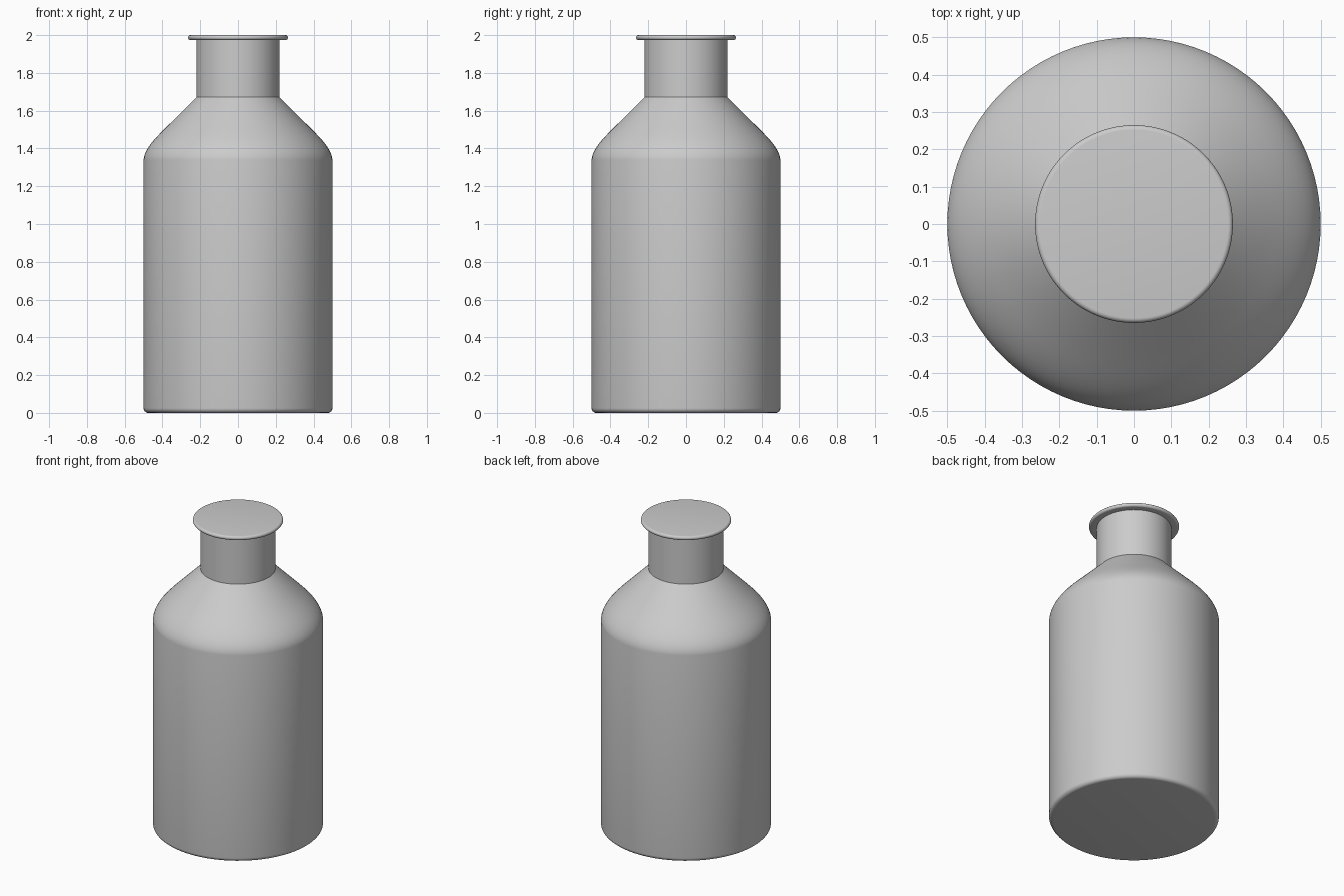
import bpy, bmesh, math
from mathutils import Vector
from mathutils.geometry import interpolate_bezier

if "Cube" in bpy.data.objects:
    bpy.data.objects.remove(bpy.data.objects["Cube"])

SEGMENTS = 96


def curve(a, b, c, d, n):
    """Points (radius, z) along a cubic bezier."""
    pts = [Vector((p[0], p[1], 0)) for p in (a, b, c, d)]
    return [(p.x, p.y) for p in interpolate_bezier(*pts, n)]


def arc(cx, cz, r, start, end, n=7):
    """Points (radius, z) along a circular fillet."""
    angles = [math.radians(start + (end - start) * i / (n - 1)) for i in range(n)]
    return [(cx + r * math.cos(a), cz + r * math.sin(a)) for a in angles]


def lathe(name, profile):
    """Spin a profile around z and close both ends with flat caps."""
    bm = bmesh.new()
    rings = []
    for r, z in profile:
        rings.append([bm.verts.new((r * math.cos(2 * math.pi * i / SEGMENTS),
                                    r * math.sin(2 * math.pi * i / SEGMENTS), z))
                      for i in range(SEGMENTS)])
    for low, high in zip(rings, rings[1:]):
        for i in range(SEGMENTS):
            j = (i + 1) % SEGMENTS
            bm.faces.new((low[i], low[j], high[j], high[i]))
    bm.faces.new(rings[0][::-1])
    bm.faces.new(rings[-1])
    mesh = bpy.data.meshes.new(name)
    bm.to_mesh(mesh)
    bm.free()
    obj = bpy.data.objects.new(name, mesh)
    bpy.context.collection.objects.link(obj)
    bpy.ops.object.select_all(action='DESELECT')
    obj.select_set(True)
    bpy.context.view_layer.objects.active = obj
    bpy.ops.object.shade_smooth_by_angle(angle=math.radians(35))
    return obj


profile = []
# rounded base edge and straight body
profile += arc(0.475, 0.025, 0.025, -90, 0)
# rounded shoulder running into a straight cone
profile += curve((0.5, 1.34), (0.495, 1.405), (0.425, 1.467), (0.35, 1.542), 16)
# neck
profile += [(0.22, 1.672), (0.22, 1.974)]
# lip with rounded rim and flat top
profile += arc(0.252, 1.987, 0.013, -90, 90, 11)

lathe("bottle", profile)
